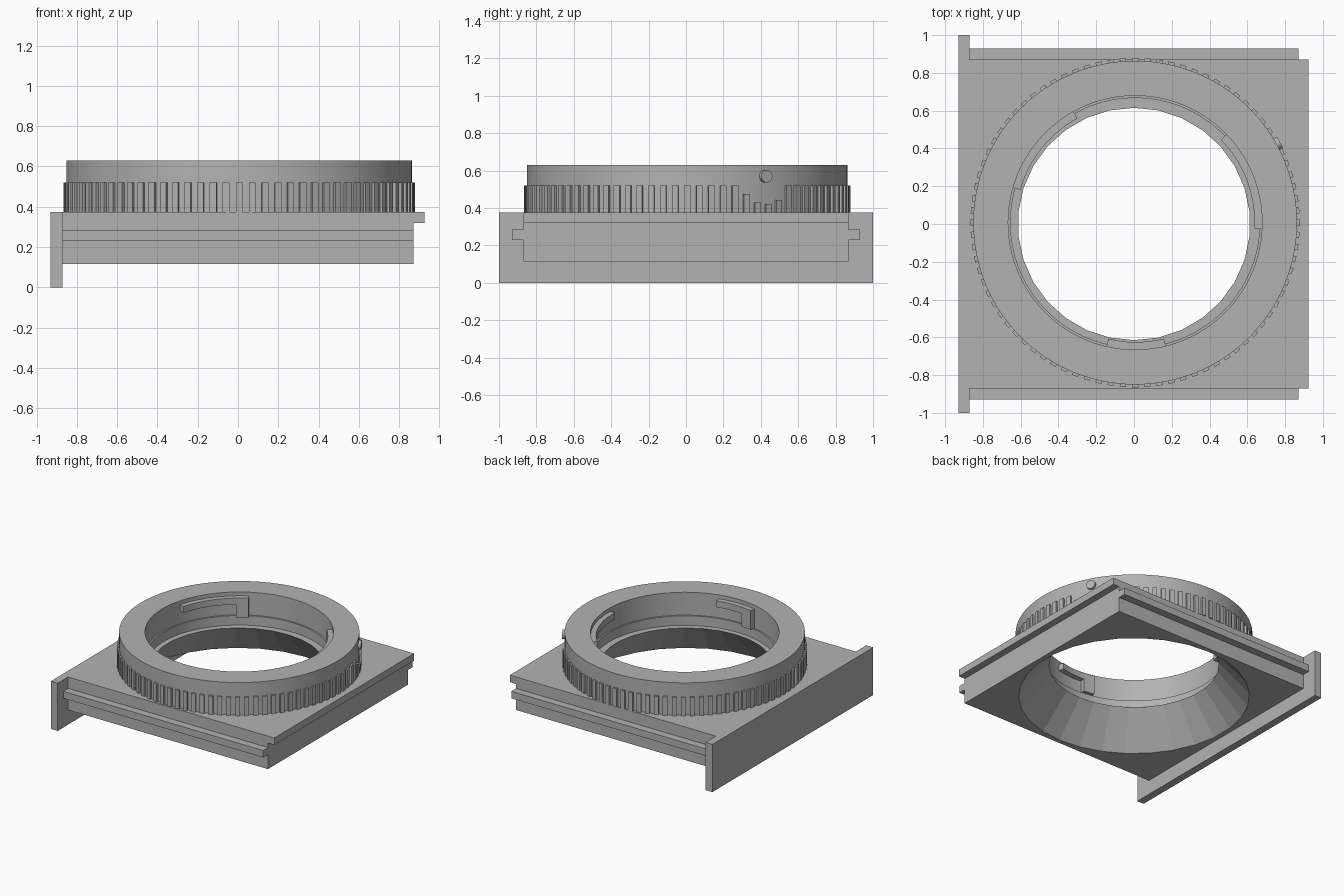
import bpy, bmesh
from math import sin, cos, pi, radians, sqrt, degrees
from mathutils import Matrix

if "Cube" in bpy.data.objects:
    bpy.data.objects.remove(bpy.data.objects["Cube"], do_unlink=True)

grey = bpy.data.materials.new("plain grey")
grey.use_nodes = True
tone = (0.45, 0.45, 0.45, 1)
grey.diffuse_color = tone
grey.node_tree.nodes["Principled BSDF"].inputs["Base Color"].default_value = tone

CENTRE = (0.006, 0.007, 0)   # axis of the ring
PLATE_TOP, RING_TOP = 0.375, 0.63
R_OUT, R_IN, R_KNURL = 0.857, 0.672, 0.872


def finish(name, bm, location=(0, 0, 0), smooth=False):
    bmesh.ops.recalc_face_normals(bm, faces=bm.faces[:])
    mesh = bpy.data.meshes.new(name)
    bm.to_mesh(mesh)
    bm.free()
    obj = bpy.data.objects.new(name, mesh)
    obj.location = location
    mesh.materials.append(grey)
    bpy.context.collection.objects.link(obj)
    if smooth:
        bpy.ops.object.select_all(action="DESELECT")
        bpy.context.view_layer.objects.active = obj
        obj.select_set(True)
        bpy.ops.object.shade_smooth_by_angle(angle=radians(30))
    return obj


def box(name, x, y, z):
    bm = bmesh.new()
    bmesh.ops.create_cube(bm, size=1)
    for v in bm.verts:
        v.co = [lo + (c + 0.5) * (hi - lo) for c, (lo, hi) in zip(v.co, (x, y, z))]
    return finish(name, bm)


def arc_block(bm, a0, a1, r0, r1, z0, z1, steps=1):
    """Curved block between two angles (degrees), radii and heights."""
    rows = []
    for i in range(steps + 1):
        a = radians(a0 + (a1 - a0) * i / steps)
        rows.append([bm.verts.new((r * cos(a), r * sin(a), z))
                     for r, z in ((r0, z0), (r1, z0), (r1, z1), (r0, z1))])
    for p, q in zip(rows, rows[1:]):
        for k in range(4):
            bm.faces.new((p[k], p[k - 1], q[k - 1], q[k]))
    bm.faces.new(rows[0])
    bm.faces.new(rows[-1])


# Sliding plate: cross-section with side rails, extruded along x
half = [(0.87, 0.115), (0.87, 0.23), (0.93, 0.23), (0.93, 0.285),
        (0.87, 0.285), (0.87, PLATE_TOP)]
section = half + [(-y, z) for y, z in reversed(half)]
bm = bmesh.new()
face = bm.faces.new([bm.verts.new((-0.9, y, z)) for y, z in section])
ext = bmesh.ops.extrude_face_region(bm, geom=[face])
bmesh.ops.translate(bm, vec=(1.77, 0, 0),
                    verts=[g for g in ext["geom"] if isinstance(g, bmesh.types.BMVert)])
plate = finish("sliding_plate", bm)

# Conical opening through the plate
slope, extra = (0.836 - 0.615) / 0.26, 0.05
bm = bmesh.new()
bmesh.ops.create_cone(bm, cap_ends=True, segments=30, depth=0.26 + 2 * extra,
                      radius1=0.836 + slope * extra, radius2=0.615 - slope * extra,
                      matrix=Matrix.Translation((0, 0, 0.245)))
cutter = finish("opening_cutter", bm)
cutter.hide_render = True
cutter.hide_set(True)
cut = plate.modifiers.new("opening", "BOOLEAN")
cut.operation, cut.solver, cut.object = "DIFFERENCE", "EXACT", cutter

# Front lip and end stop of the slide
box("edge_lip", (0.86, 0.925), (-0.87, 0.87), (0.32, PLATE_TOP))
box("end_stop", (-0.93, -0.87), (-1, 1), (0, PLATE_TOP))

# Mount ring: revolved profile with an inner step
profile = [(R_OUT, PLATE_TOP), (R_OUT, RING_TOP), (R_IN, RING_TOP),
           (R_IN, 0.45), (0.66, 0.45), (0.66, PLATE_TOP)]
SIDES = 128
bm = bmesh.new()
rings = [[bm.verts.new((r * cos(2 * pi * i / SIDES), r * sin(2 * pi * i / SIDES), z))
          for r, z in profile] for i in range(SIDES)]
for i in range(SIDES):
    p, q = rings[i - 1], rings[i]
    for k in range(len(profile)):
        bm.faces.new((p[k - 1], q[k - 1], q[k], p[k]))
finish("mount_ring", bm, CENTRE, smooth=True)

# Grip teeth, cut short in a round patch below the index dot
TEETH, DOT_ANGLE, DOT_Z, PATCH = 84, 29, 0.57, 0.15
bm = bmesh.new()
for i in range(TEETH):
    a = 360 * i / TEETH
    d = R_KNURL * sin(radians(a - DOT_ANGLE))
    top = 0.52
    if abs(d) < PATCH and cos(radians(a - DOT_ANGLE)) > 0:
        top = min(top, DOT_Z - sqrt(PATCH ** 2 - d ** 2))
    arc_block(bm, a - 1.1, a + 1.1, R_OUT - 0.01, R_KNURL, PLATE_TOP, top)
finish("grip_teeth", bm, CENTRE)

# Index dot on the ring wall
bm = bmesh.new()
turn = Matrix.Rotation(radians(DOT_ANGLE), 4, "Z")
bmesh.ops.create_cone(bm, cap_ends=True, segments=24, radius1=0.034, radius2=0.034,
                      depth=0.04, matrix=turn @ Matrix.Translation((R_OUT, 0, DOT_Z))
                      @ Matrix.Rotation(pi / 2, 4, "Y"))
finish("index_dot", bm, CENTRE, smooth=True)

# Bayonet tabs: a curved strip with a leg down to the step at one end
for n, (start, end, leg) in enumerate([(119, 164, 119), (-3, 44, 36), (257, 284, 257)]):
    bm = bmesh.new()
    arc_block(bm, start, end, 0.632, R_IN + 0.01, 0.55, 0.6, steps=14)
    arc_block(bm, leg, leg + 8, 0.631, R_IN + 0.01, 0.45, 0.601, steps=3)
    finish(f"bayonet_tab_{n + 1}", bm, CENTRE, smooth=True)
